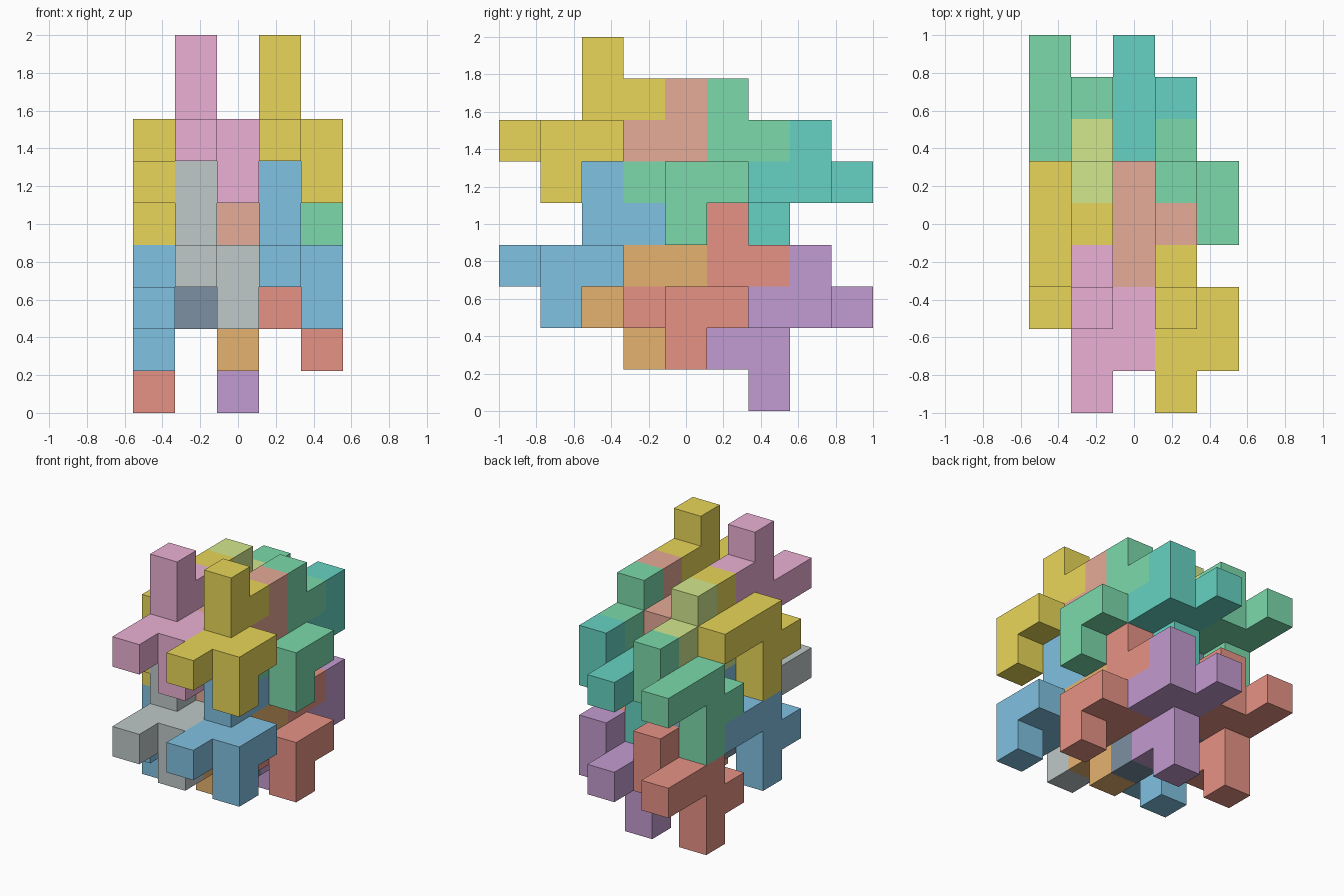
import bpy, bmesh
from mathutils import Vector

if "Cube" in bpy.data.objects:
    bpy.data.objects.remove(bpy.data.objects["Cube"])

U = 2 / 9  # cube edge
DIRS = [Vector(d) for d in ((1,0,0), (-1,0,0), (0,1,0), (0,-1,0), (0,0,1), (0,0,-1))]

# One nine-cube interlocking block: six cubes in its main layer, three in the next
BLOCK = [(0,2,3), (0,2,2), (0,3,2), (0,2,1), (0,1,1), (0,0,1),
         (1,1,1), (1,2,1), (1,1,0)]
# The same block turned half a turn about x
TURNED = [(x, 3 - y, 3 - z) for x, y, z in BLOCK]

COLOURS = {
    "red": (0.80, 0.29, 0.235), "blue": (0.22, 0.54, 0.76),
    "green": (0.20, 0.70, 0.41), "yellow": (0.82, 0.675, 0.10),
    "purple": (0.545, 0.33, 0.635), "orange": (0.79, 0.445, 0.16),
    "teal": (0.13, 0.65, 0.54), "salmon": (0.79, 0.405, 0.31),
    "navy": (0.20, 0.28, 0.36), "grey": (0.52, 0.58, 0.58),
    "lime": (0.65, 0.81, 0.27), "pink": (0.83, 0.435, 0.665),
}

def material(name):
    mat = bpy.data.materials.get(name) or bpy.data.materials.new(name)
    mat.diffuse_color = (*COLOURS[name], 1)
    mat.use_nodes = True
    mat.node_tree.nodes["Principled BSDF"].inputs["Base Color"].default_value = mat.diffuse_color
    return mat

def add_block(name, cells, offset, colour):
    """Closed outer skin of a group of cubes, flat areas merged."""
    filled = set(cells)
    bm = bmesh.new()
    for cell in cells:
        for d in DIRS:
            if tuple(int(a + b) for a, b in zip(cell, d)) in filled:
                continue
            u = Vector((d.y, d.z, d.x))
            v = d.cross(u)
            mid = Vector(cell) + Vector(offset) + d / 2
            corners = [mid + (u * a + v * b) / 2
                       for a, b in ((-1,-1), (1,-1), (1,1), (-1,1))]
            # grid cell -> world: centred in x and y, standing on z = 0
            bm.faces.new([bm.verts.new(((c.x - 2) * U, (c.y - 4) * U, (c.z + 0.5) * U))
                          for c in corners])
    bmesh.ops.remove_doubles(bm, verts=bm.verts[:], dist=1e-4)
    bmesh.ops.dissolve_limit(bm, angle_limit=0.01, verts=bm.verts[:], edges=bm.edges[:])
    bmesh.ops.recalc_face_normals(bm, faces=bm.faces[:])
    mesh = bpy.data.meshes.new(name)
    bm.to_mesh(mesh)
    bm.free()
    mesh.materials.append(material(colour))
    obj = bpy.data.objects.new(name, mesh)
    bpy.context.collection.objects.link(obj)

# Each column repeats its block at four places of the same lattice
SPOTS = [("lower_back", 3, 0), ("lower_front", 0, 1), ("upper_back", 3, 3), ("upper_front", 0, 4)]
COLUMNS = [
    ("left_block", TURNED, 0, 2, 0, ("red", "blue", "green", "yellow")),
    ("mid_left_block", BLOCK, 1, 0, 1, ("navy", "grey", "lime", "pink")),
    ("mid_right_block", TURNED, 2, 2, 0, ("purple", "orange", "teal", "salmon")),
    ("right_block", BLOCK, 3, 0, 1, ("red", "blue", "green", "yellow")),
]
for label, cells, x, y0, z0, colours in COLUMNS:
    for (spot, y, z), colour in zip(SPOTS, colours):
        add_block(f"{label}_{spot}", cells, (x, y + y0, z + z0), colour)
